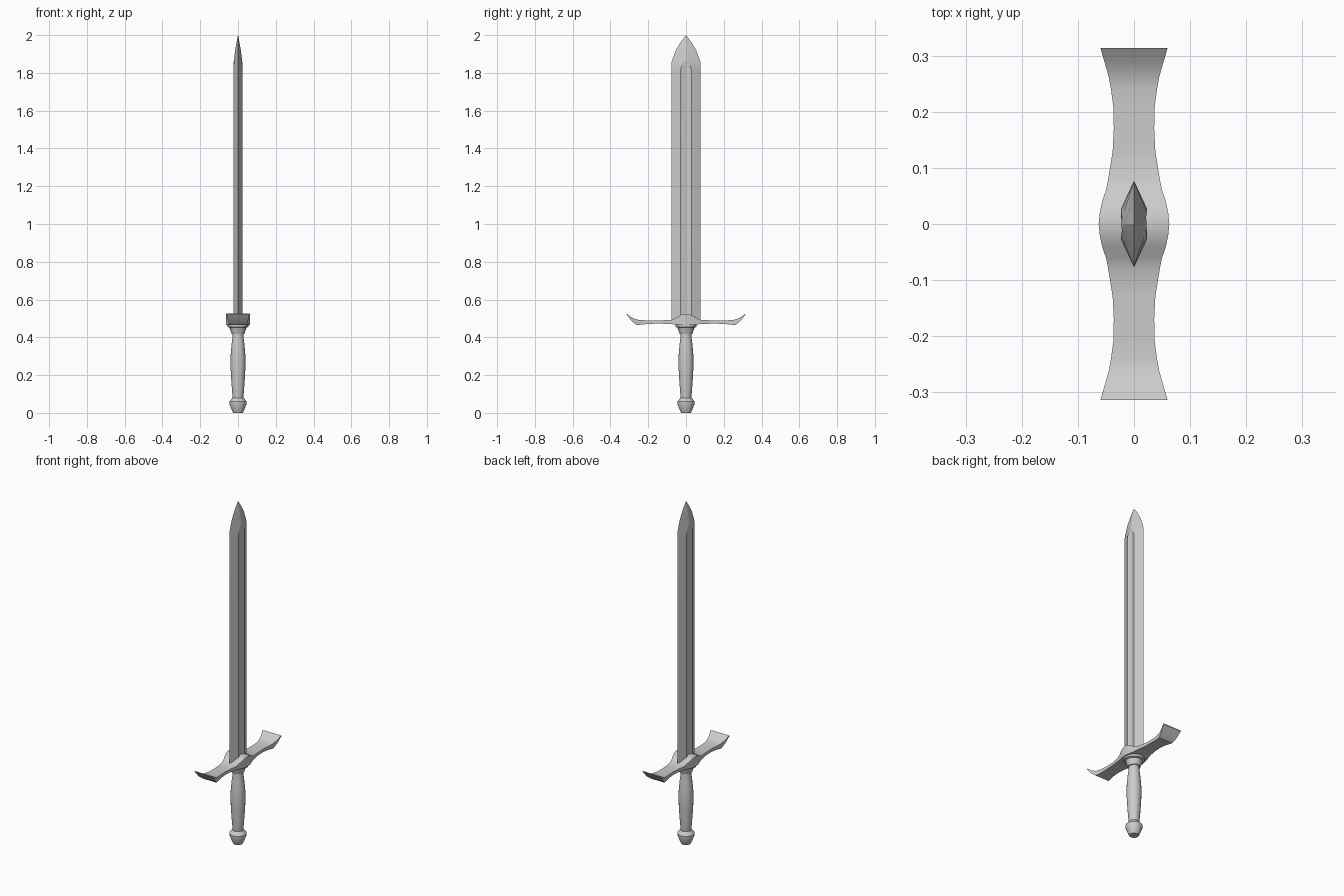
import bpy, math

cube = bpy.data.objects.get("Cube")
if cube:
    bpy.data.objects.remove(cube, do_unlink=True)

# One plain grey for the whole sword
steel = bpy.data.materials.new("grey steel")
steel.use_nodes = True
colour = (0.6, 0.6, 0.6, 1)
steel.diffuse_color = colour
steel.node_tree.nodes["Principled BSDF"].inputs["Base Color"].default_value = colour


def loft(name, rings, angle=30):
    """Skin closed rings of equal length, capping both ends."""
    n = len(rings[0])
    verts = [p for ring in rings for p in ring]
    faces = [(r * n + i, r * n + (i + 1) % n, (r + 1) * n + (i + 1) % n, (r + 1) * n + i)
             for r in range(len(rings) - 1) for i in range(n)]
    faces.append(tuple(reversed(range(n))))
    faces.append(tuple(range(len(verts) - n, len(verts))))
    mesh = bpy.data.meshes.new(name)
    mesh.from_pydata(verts, [], faces)
    mesh.materials.append(steel)
    obj = bpy.data.objects.new(name, mesh)
    bpy.context.collection.objects.link(obj)
    bpy.ops.object.select_all(action='DESELECT')
    obj.select_set(True)
    bpy.context.view_layer.objects.active = obj
    bpy.ops.object.mode_set(mode='EDIT')
    bpy.ops.mesh.select_all(action='SELECT')
    bpy.ops.mesh.normals_make_consistent(inside=False)
    bpy.ops.object.mode_set(mode='OBJECT')
    bpy.ops.object.shade_smooth_by_angle(angle=math.radians(angle))
    return obj


def lathe(name, profile, sides=20):
    """Turn (radius, height) points around the z axis."""
    return loft(name, [[(r * math.cos(2 * math.pi * i / sides),
                         r * math.sin(2 * math.pi * i / sides), z)
                        for i in range(sides)] for r, z in profile])


# Blade: height, edge half width, ridge offset, ridge thickness, groove depth line
blade_sections = [
    (0.480, 0.077, 0.028, 0.023, 0.016),
    (1.820, 0.077, 0.028, 0.023, 0.016),
    (1.840, 0.077, 0.022, 0.023, 0.018),
    (1.860, 0.076, 0.012, 0.0215, 0.0225),
    (1.920, 0.054, 0.008, 0.0135, 0.0150),
    (1.960, 0.030, 0.004, 0.0070, 0.0080),
    (2.000, 0.0005, 0.0002, 0.0003, 0.0004),
]
loft("blade", [[(0, -w, z), (t, -r, z), (g, 0, z), (t, r, z),
                (0, w, z), (-t, r, z), (-g, 0, z), (-t, -r, z)]
               for z, w, r, t, g in blade_sections], angle=8)

# Crossguard: y, half width, underside height, top height (mirrored in y)
half_guard = [
    (0.000, 0.063, 0.465, 0.524),
    (0.020, 0.061, 0.465, 0.521),
    (0.040, 0.057, 0.466, 0.512),
    (0.060, 0.050, 0.468, 0.500),
    (0.080, 0.046, 0.471, 0.492),
    (0.130, 0.038, 0.472, 0.490),
    (0.170, 0.036, 0.472, 0.490),
    (0.210, 0.037, 0.470, 0.490),
    (0.240, 0.041, 0.467, 0.491),
    (0.262, 0.045, 0.465, 0.494),
    (0.290, 0.053, 0.488, 0.507),
    (0.314, 0.060, 0.520, 0.525),
]
guard = [(-y, w, b, t) for y, w, b, t in reversed(half_guard[1:])] + half_guard
loft("crossguard", [[(-w, y, b), (w, y, b), (w, y, t), (-w, y, t)]
                    for y, w, b, t in guard], angle=35)

# Stepped collar under the guard
lathe("collar", [(0.034, 0.418), (0.045, 0.452), (0.056, 0.455), (0.057, 0.473)])

# Swelling grip
lathe("grip", [(0.027, 0.072), (0.030, 0.10), (0.034, 0.15), (0.038, 0.21), (0.040, 0.27),
               (0.038, 0.32), (0.033, 0.37), (0.028, 0.41), (0.028, 0.43)])

# Tapered pommel
lathe("pommel", [(0.026, 0.0), (0.030, 0.008), (0.046, 0.048), (0.046, 0.060),
                 (0.036, 0.072), (0.030, 0.080)])
